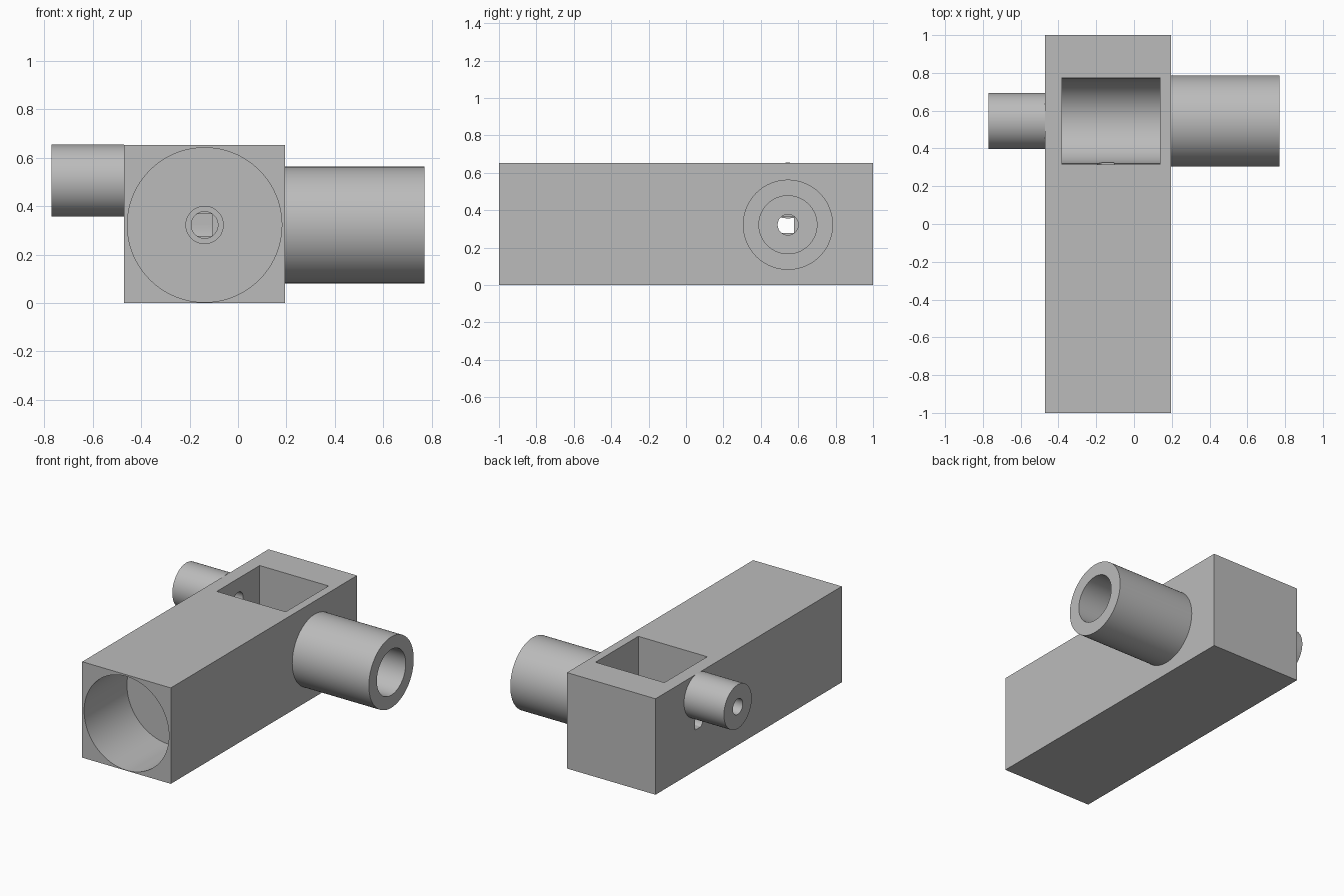
import bpy, bmesh, math
from mathutils import Vector

old = bpy.data.objects.get("Cube")
if old:
    bpy.data.objects.remove(old, do_unlink=True)

GREY = (0.5, 0.5, 0.5, 1)
mat = bpy.data.materials.new("plain grey")
mat.use_nodes = True
mat.diffuse_color = GREY
mat.node_tree.nodes["Principled BSDF"].inputs["Base Color"].default_value = GREY

CX, CY, CZ = -0.138, 0.545, 0.322      # crossing point of the two main axes
HIGH = 0.505                           # height of the small side tube


def finish(name, bm):
    bmesh.ops.recalc_face_normals(bm, faces=bm.faces)
    me = bpy.data.meshes.new(name)
    bm.to_mesh(me)
    bm.free()
    me.materials.append(mat)
    ob = bpy.data.objects.new(name, me)
    bpy.context.collection.objects.link(ob)
    return ob


def box(name, lo, hi):
    bm = bmesh.new()
    bmesh.ops.create_cube(bm, size=1)
    for v in bm.verts:
        v.co = Vector([(a + b) / 2 + c * (b - a) for a, b, c in zip(lo, hi, v.co)])
    return finish(name, bm)


def rod(name, axis, start, end, radius, z=CZ, keyed=False, sides=96):
    """Round bar along x or y; keyed bars get flats on three sides."""
    bm = bmesh.new()
    ring = []
    for i in range(sides):
        a = math.tau * i / sides
        u, w = radius * math.cos(a), radius * math.sin(a)
        if keyed:
            u, w = min(u, 0.033), max(-0.045, min(0.045, w))
        ring.append(bm.verts.new((start, CY + u, z + w) if axis == "x"
                                 else (CX + u, start, z + w)))
    face = bm.faces.new(ring)
    ext = bmesh.ops.extrude_face_region(bm, geom=[face])["geom"]
    move = Vector((end - start, 0, 0)) if axis == "x" else Vector((0, end - start, 0))
    bmesh.ops.translate(bm, vec=move,
                        verts=[g for g in ext if isinstance(g, bmesh.types.BMVert)])
    bmesh.ops.remove_doubles(bm, verts=bm.verts, dist=1e-6)
    return finish(name, bm)


def cut(target, *cutters):
    bpy.context.view_layer.objects.active = target
    for c in cutters:
        mod = target.modifiers.new("cut", "BOOLEAN")
        mod.operation, mod.solver, mod.object = "DIFFERENCE", "EXACT", c
        bpy.ops.object.modifier_apply(modifier=mod.name)
        bpy.data.objects.remove(c, do_unlink=True)


# Main block with its bores and the round-bottomed pocket
body = box("body_block", (-0.471, -1, 0), (0.195, 1, 0.652))
cut(body,
    rod("pocket_round", "x", -0.38, 0.138, 0.225),
    box("pocket_opening", (-0.38, 0.315, CZ), (0.138, 0.775, 0.8)),
    rod("front_bore", "y", -1.2, -0.54, 0.319),
    rod("front_step", "y", -0.6, 0, 0.077),
    rod("front_shaft", "y", -0.1, 0.2, 0.055),
    rod("front_key", "y", 0.1, 0.4, 0.055, keyed=True),
    rod("side_shaft", "x", 0.1, 0.25, 0.055),
    rod("side_key", "x", -0.6, -0.3, 0.055, keyed=True),
    rod("upper_hole", "x", -0.6, -0.3, 0.053, HIGH))

# Large tube on the left side
large = rod("large_side_tube", "x", 0.195, 0.771, 0.241)
cut(large, rod("large_bore", "x", 0.1, 0.9, 0.155))

# Small raised tube on the right side
small = rod("small_side_tube", "x", -0.771, -0.471, 0.149, HIGH)
cut(small, rod("small_bore", "x", -0.9, -0.4, 0.053, HIGH))

for ob in (body, large, small):
    bpy.ops.object.select_all(action="DESELECT")
    ob.select_set(True)
    bpy.context.view_layer.objects.active = ob
    bpy.ops.object.shade_smooth_by_angle(angle=math.radians(30))
